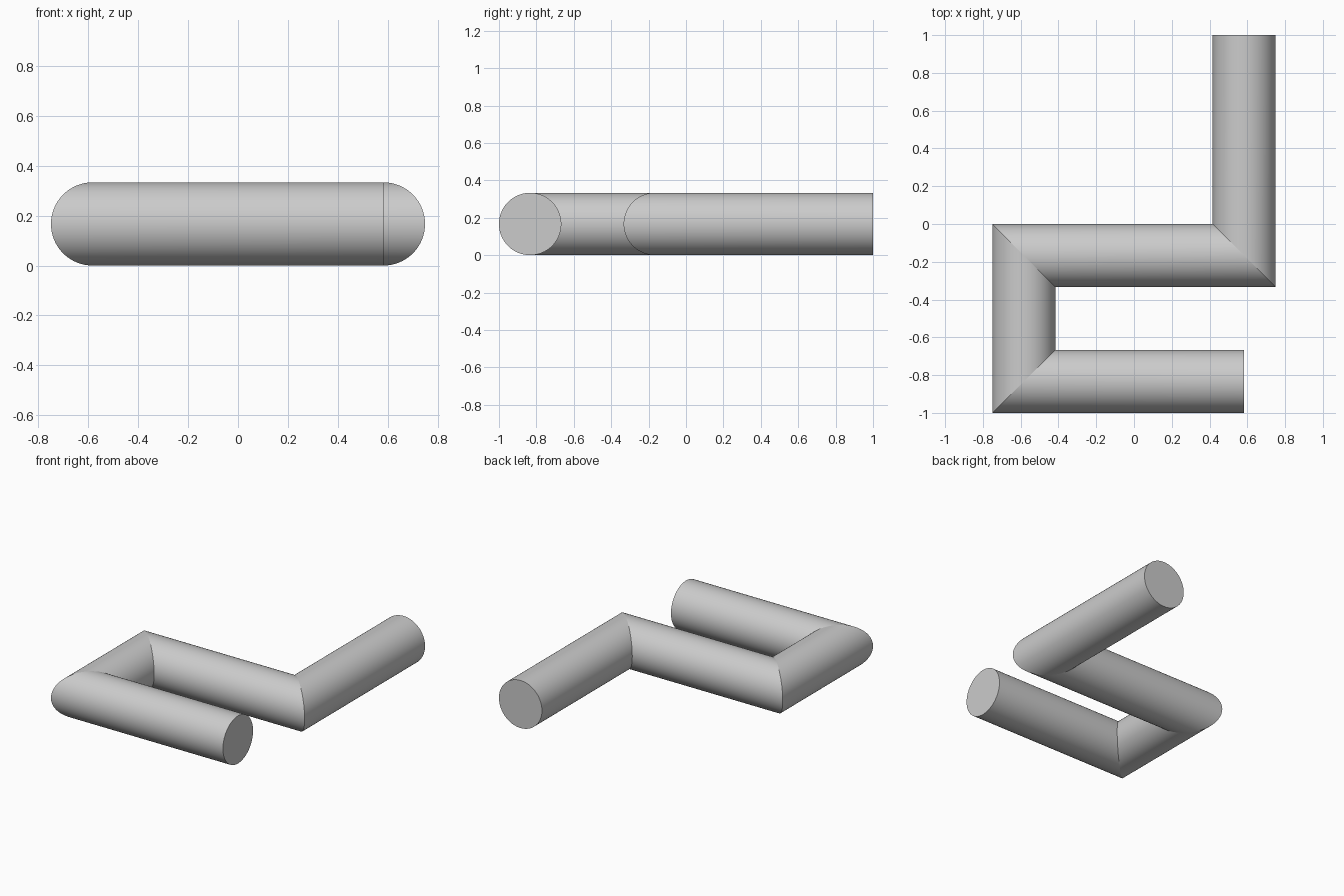
import bpy, bmesh, math
from mathutils import Vector

if "Cube" in bpy.data.objects:
    bpy.data.objects.remove(bpy.data.objects["Cube"])

R = 1 / 6          # pipe radius
SIDES = 96
A = 0.75 - R       # centreline x extent

# Centreline of the bent pipe, seen from above
path = [Vector(p) for p in [(A, 1, R), (A, -R, R), (-A, -R, R),
                            (-A, -1 + R, R), (A, -1 + R, R)]]


def left_normals(points):
    """Sideways unit vector of every straight run."""
    up = Vector((0, 0, 1))
    return [up.cross((b - a).normalized()) for a, b in zip(points, points[1:])]


def mitred_pipe(name, points, radius, sides):
    bm = bmesh.new()
    normals = left_normals(points)
    rings = []
    # One cross-section per path point, slanted at the corners
    for i, p in enumerate(points):
        n1 = normals[max(i - 1, 0)]
        n2 = normals[min(i, len(normals) - 1)]
        side = (n1 + n2) / (1 + n1.dot(n2))
        ring = []
        for k in range(sides):
            t = math.tau * k / sides
            offset = side * math.cos(t) + Vector((0, 0, math.sin(t)))
            ring.append(bm.verts.new(p + offset * radius))
        rings.append(ring)
    # Pipe walls
    for r1, r2 in zip(rings, rings[1:]):
        for k in range(sides):
            j = (k + 1) % sides
            bm.faces.new((r1[k], r1[j], r2[j], r2[k])).smooth = True
    # Flat end caps
    bm.faces.new(rings[0])
    bm.faces.new(rings[-1])
    # Crisp mitre seams and rims
    for ring in rings:
        for k in range(sides):
            bm.edges.get((ring[k], ring[(k + 1) % sides])).smooth = False
    bmesh.ops.recalc_face_normals(bm, faces=bm.faces[:])
    mesh = bpy.data.meshes.new(name)
    bm.to_mesh(mesh)
    bm.free()
    obj = bpy.data.objects.new(name, mesh)
    bpy.context.collection.objects.link(obj)
    return obj


mitred_pipe("bent_pipe", path, R, SIDES)
